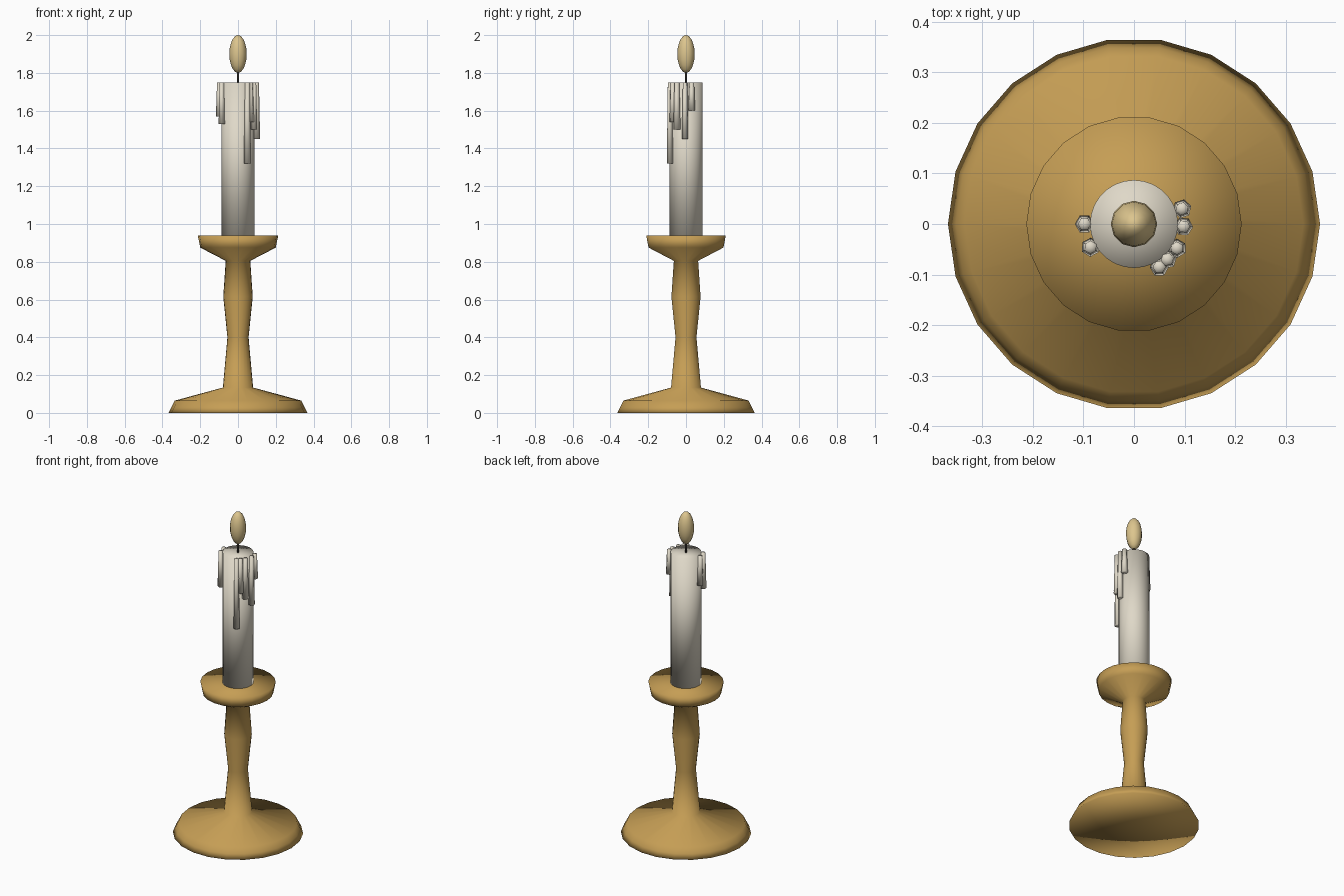
import bpy, math

if "Cube" in bpy.data.objects:
    bpy.data.objects.remove(bpy.data.objects["Cube"])


def material(name, rgb):
    m = bpy.data.materials.new(name)
    m.diffuse_color = (*rgb, 1)
    m.use_nodes = True
    m.node_tree.nodes["Principled BSDF"].inputs["Base Color"].default_value = m.diffuse_color
    return m


brass = material("brass", (0.56, 0.34, 0.09))
wax = material("wax", (0.74, 0.69, 0.58))
black = material("wick_black", (0.03, 0.025, 0.02))
glow = material("flame_yellow", (0.72, 0.56, 0.27))


def lathe(name, profile, sides, mat, center=(0, 0), turn=0.0):
    """Revolve (radius, z) points round a vertical axis, bottom to top.
    Radius 0 at either end makes a pole."""
    verts, faces, rings = [], [], []
    for r, z in profile:
        start = len(verts)
        n = 1 if r == 0 else sides
        for i in range(n):
            a = turn + 2 * math.pi * i / sides
            verts.append((center[0] + r * math.cos(a), center[1] + r * math.sin(a), z))
        rings.append([start + i % n for i in range(sides)])
    for low, high in zip(rings, rings[1:]):
        for i in range(sides):
            j = (i + 1) % sides
            loop = [low[i], low[j], high[j], high[i]]
            faces.append(list(dict.fromkeys(loop)))
    mesh = bpy.data.meshes.new(name)
    mesh.from_pydata(verts, [], faces)
    mesh.materials.append(mat)
    mesh.shade_smooth()
    ob = bpy.data.objects.new(name, mesh)
    bpy.context.collection.objects.link(ob)
    return ob


# Turned holder: foot, stem and drip cup in one profile
lathe("candlestick", [
    (0, 0), (0.368, 0), (0.352, 0.03), (0.335, 0.065), (0.08, 0.134),
    (0.056, 0.40), (0.078, 0.615), (0.065, 0.805), (0.20, 0.875),
    (0.213, 0.94), (0, 0.935)], 22, brass)

# Candle
lathe("candle", [(0, 0.92), (0.087, 0.92), (0.087, 1.75), (0, 1.745)], 28, wax)

# Wax drips: x, y, bottom height
drips = [(-0.098, 0.0, 1.57), (-0.086, -0.046, 1.53),
         (0.095, 0.03, 1.60), (0.098, -0.005, 1.45),
         (0.085, -0.048, 1.50), (0.066, -0.07, 1.54), (0.05, -0.085, 1.32)]
for k, (x, y, z) in enumerate(drips):
    lathe(f"wax_drip_{k + 1}", [(0, z), (0.019, z), (0.013, 1.75), (0, 1.75)],
          6, wax, (x, y), math.atan2(y, x))

# Wick
lathe("wick", [(0, 1.74), (0.006, 1.74), (0.006, 1.82), (0, 1.82)], 8, black)

# Flame: a tall ellipsoid
steps = 10
flame = [(0.046 * math.sin(math.pi * i / steps) if 0 < i < steps else 0,
          1.90 - 0.10 * math.cos(math.pi * i / steps)) for i in range(steps + 1)]
lathe("flame", flame, 12, glow)
